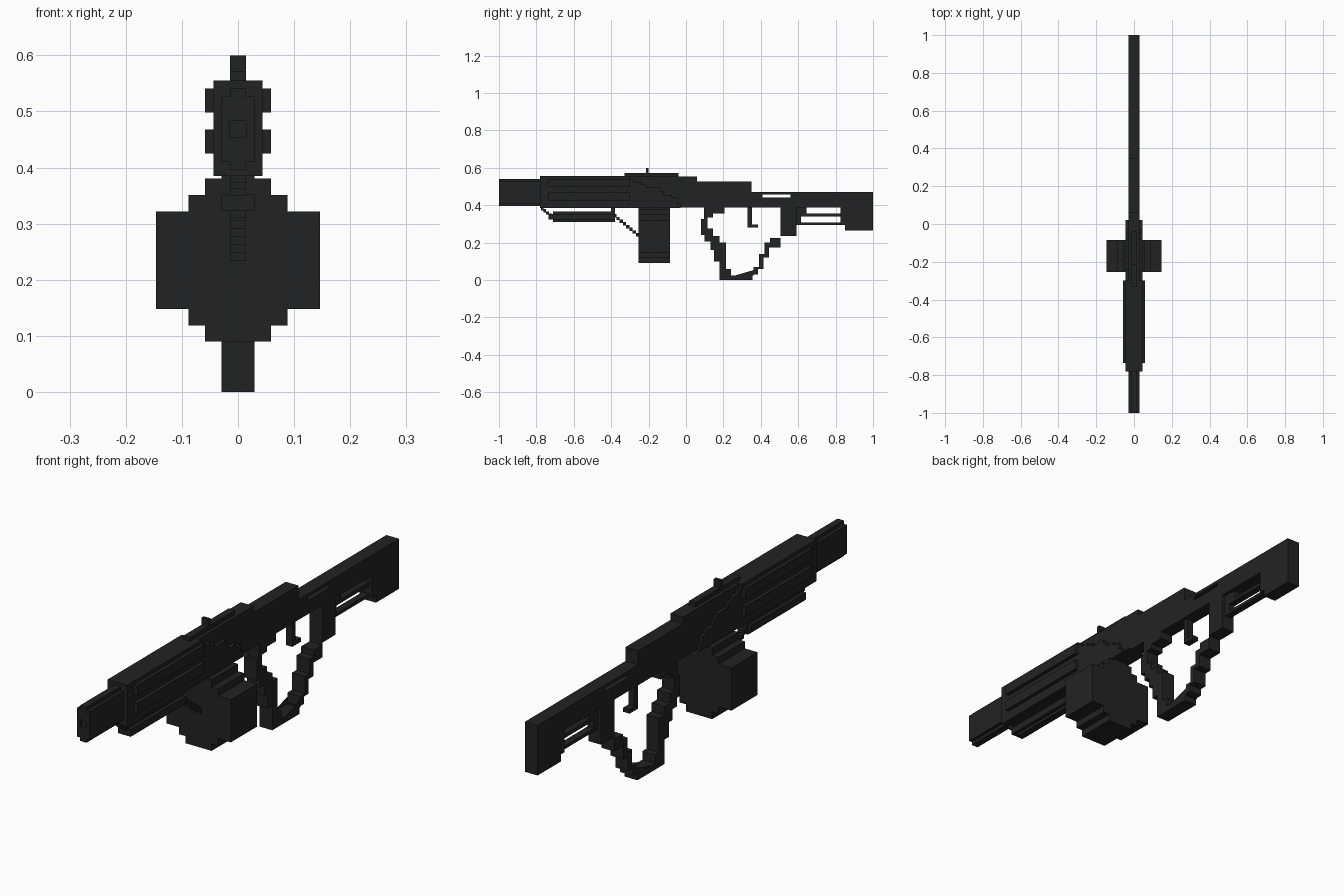
import bpy, bmesh

black = bpy.data.materials.new("matte black")
black.diffuse_color = (0.0165, 0.0165, 0.0165, 1)
N, M, W = 0.0145, 0.029, 0.044   # narrow, medium and wide half widths


def finish(name, bm):
    bmesh.ops.recalc_face_normals(bm, faces=bm.faces[:])
    me = bpy.data.meshes.new(name)
    bm.to_mesh(me)
    bm.free()
    me.materials.append(black)
    ob = bpy.data.objects.new(name, me)
    bpy.context.collection.objects.link(ob)
    return ob


def add_prism(bm, pts, offset):
    """Closed outline of 3D points pushed along an offset."""
    face = bm.faces.new([bm.verts.new(p) for p in pts])
    ext = bmesh.ops.extrude_face_region(bm, geom=[face])["geom"]
    bmesh.ops.translate(bm, vec=offset,
                        verts=[v for v in ext if isinstance(v, bmesh.types.BMVert)])


def side_shape(name, outline, hw):
    """Side outline (y, z) extruded across x."""
    bm = bmesh.new()
    add_prism(bm, [(-hw, y, z) for y, z in outline], (2 * hw, 0, 0))
    return finish(name, bm)


def boxes(name, items):
    """Boxes given as (x0, x1, y0, y1, z0, z1)."""
    bm = bmesh.new()
    for x0, x1, y0, y1, z0, z1 in items:
        add_prism(bm, [(x0, y0, z0), (x1, y0, z0), (x1, y0, z1), (x0, y0, z1)],
                  (0, y1 - y0, 0))
    return finish(name, bm)


def stairs(pts, vertical_first=False):
    """Join points with square steps."""
    out = [pts[0]]
    for (y0, z0), (y1, z1) in zip(pts, pts[1:]):
        if y0 != y1 and z0 != z1:
            out.append((y0, z1) if vertical_first else (y1, z0))
        out.append((y1, z1))
    return out


def ramp(y0, z0, y1, z1, steps):
    return [(y0 + (y1 - y0) * i / steps, z0 + (z1 - z0) * i / steps)
            for i in range(steps + 1)]


# barrel shroud: plus-shaped section with a recessed muzzle
boxes("barrel", [(-N, N, -0.99, -0.77, 0.396, 0.541),
                 (-M, -N, -1, -0.77, 0.41, 0.527),
                 (N, M, -1, -0.77, 0.41, 0.527),
                 (-N, N, -1, -0.99, 0.396, 0.454),
                 (-N, N, -1, -0.99, 0.483, 0.541)])

# wide handguard with a stepped diagonal rear edge
edge = stairs([(-0.30, 0.555), (-0.28, 0.54), (-0.24, 0.525), (-0.21, 0.51),
               (-0.14, 0.495), (-0.12, 0.475), (-0.075, 0.455), (-0.045, 0.44),
               (-0.03, 0.41), (0.02, 0.385)], True)
side_shape("handguard", [(-0.78, 0.385), (-0.78, 0.555)] + edge, W)

# side rails, two on each side
for label, s in (("left", -1), ("right", 1)):
    boxes("side_rails_" + label,
          [(min(s * 0.04, s * 0.059), max(s * 0.04, s * 0.059), -0.735, -0.30, z, z + 0.043)
           for z in (0.425, 0.498)])

# narrow receiver
side_shape("receiver", [(-0.33, 0.387), (-0.33, 0.554), (0.06, 0.554), (0.06, 0.527),
                        (0.35, 0.527), (0.35, 0.387)], M)
boxes("top_rail", [(-N, N, -0.33, -0.04, 0.55, 0.571)])
boxes("sight", [(-N, N, -0.215, -0.2, 0.565, 0.6)])

# stock with slots
boxes("stock", [(-M, M, 0.35, 0.41, 0.387, 0.47),
                (-M, M, 0.41, 0.56, 0.387, 0.442),
                (-M, M, 0.41, 0.56, 0.457, 0.47),
                (-M, M, 0.56, 0.85, 0.387, 0.47),
                (-M, M, 0.85, 1.0, 0.266, 0.47),
                (-M, M, 0.825, 0.85, 0.295, 0.387)])
boxes("stock_braces", [(-N, N, 0.59, 0.83, 0.34, 0.355),
                       (-N, N, 0.59, 0.83, 0.295, 0.308),
                       (-N, N, 0.59, 0.645, 0.355, 0.387),
                       (-N, N, 0.59, 0.615, 0.308, 0.34)])

# hollow grip loop, open at the top under the receiver
outer = stairs([(0.095, 0.39), (0.095, 0.325), (0.08, 0.325), (0.08, 0.24), (0.10, 0.205),
                (0.13, 0.16), (0.15, 0.10), (0.18, 0.065), (0.18, 0.0), (0.355, 0.0),
                (0.355, 0.03), (0.385, 0.06), (0.415, 0.12), (0.445, 0.175),
                (0.505, 0.205), (0.505, 0.235), (0.59, 0.235), (0.59, 0.39)])
inner = stairs([(0.505, 0.39), (0.505, 0.25), (0.45, 0.225), (0.42, 0.20), (0.39, 0.14),
                (0.36, 0.07), (0.325, 0.025), (0.24, 0.025), (0.215, 0.06), (0.215, 0.14),
                (0.18, 0.20), (0.145, 0.235), (0.115, 0.275), (0.115, 0.31),
                (0.145, 0.335), (0.205, 0.355), (0.205, 0.39)], True)
side_shape("grip_loop", outer + inner, M)

# trigger
boxes("trigger", [(-N, N, 0.33, 0.352, 0.28, 0.39),
                  (-N, N, 0.352, 0.385, 0.28, 0.297)])

# drum magazine: stepped section, mirrored in x
half = [(0.059, 0.09), (0.059, 0.119), (0.088, 0.119), (0.088, 0.148), (0.146, 0.148),
        (0.146, 0.322), (0.088, 0.322), (0.088, 0.351), (0.059, 0.351), (0.059, 0.381)]
section = half + [(-x, z) for x, z in reversed(half)]
bm = bmesh.new()
add_prism(bm, [(x, -0.255, z) for x, z in section], (0, 0.17, 0))
finish("drum_magazine", bm)
boxes("drum_neck", [(-M, M, -0.255, -0.085, 0.37, 0.39)])

# lower bar under the handguard, with its hangers
boxes("lower_bar", [(-N, N, -0.71, -0.38, 0.311, 0.366),
                    (-M, M, -0.735, -0.38, 0.323, 0.352),
                    (-N, N, -0.40, -0.38, 0.36, 0.39)])


def strap(name, y0, z0, y1, z1, steps, thick):
    top = stairs(ramp(y0, z0, y1, z1, steps))
    side_shape(name, top + [(y, z - thick) for y, z in reversed(top)], N)


strap("front_hanger", -0.775, 0.39, -0.72, 0.345, 4, 0.017)
strap("rear_strap", -0.39, 0.352, -0.25, 0.237, 8, 0.018)
